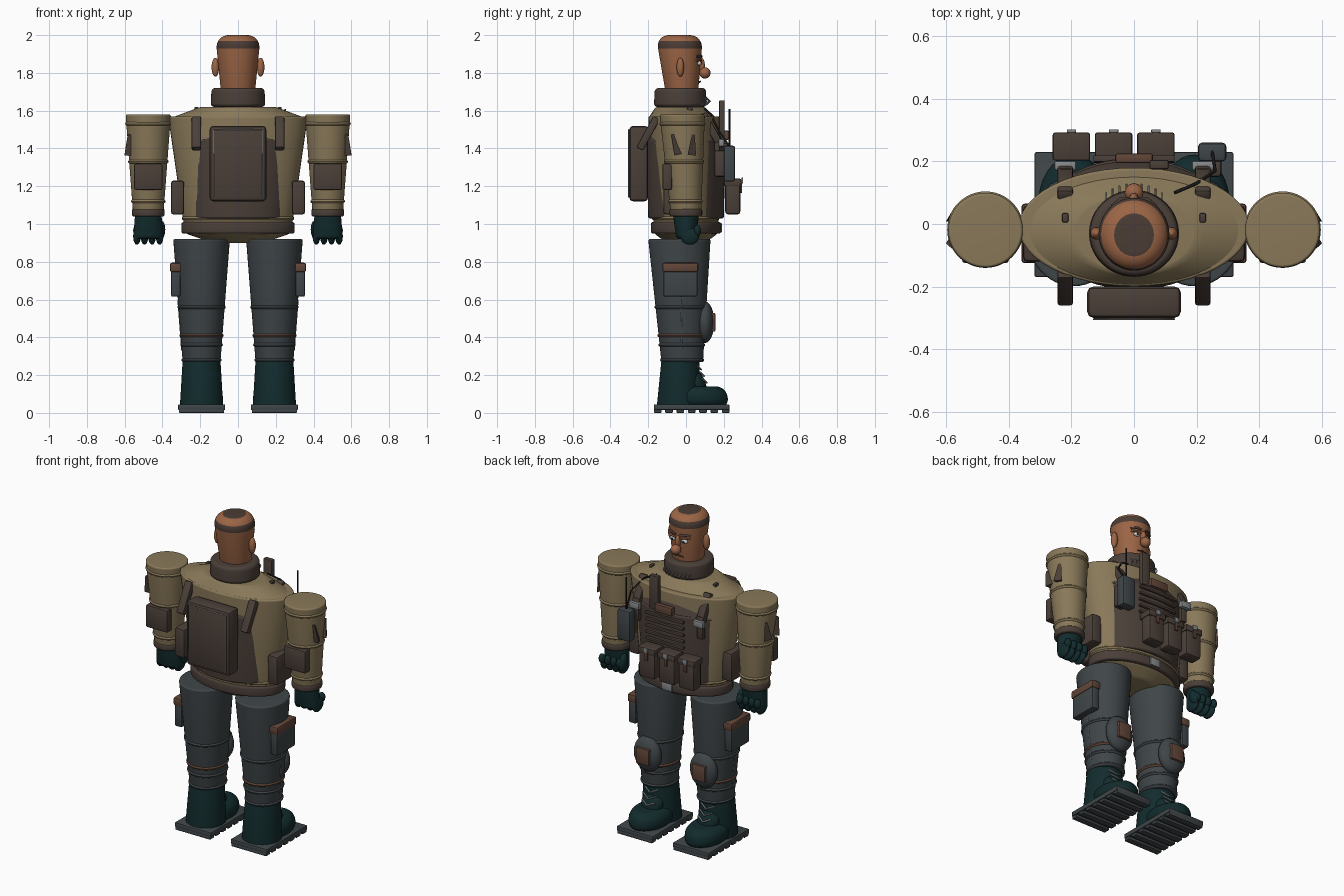
import bpy, bmesh, math
from mathutils import Matrix, Vector, Euler

default_cube = bpy.data.objects.get("Cube")
if default_cube:
    bpy.data.objects.remove(default_cube, do_unlink=True)


def material(name, red, green, blue):
    mat = bpy.data.materials.new(name)
    mat.use_nodes = True
    colour = (red, green, blue, 1)
    mat.diffuse_color = colour
    mat.node_tree.nodes["Principled BSDF"].inputs["Base Color"].default_value = colour
    return mat


tan = material("tan cloth", .25, .19, .1)
brown = material("dark brown", .07, .05, .04)
grey = material("slate grey", .05, .06, .065)
teal = material("deep teal", .006, .024, .026)
skin = material("skin", .33, .13, .06)
hair = material("hair", .07, .045, .035)
leather = material("leather", .12, .06, .04)
metal = material("light metal", .24, .25, .26)
black = material("black", .01, .01, .01)
white = material("off white", .6, .6, .6)

SIDES = (-1, 1)
UP = Vector((0, 0, 1))
OUT = Vector((0, 1, 0))


def finish(name, bm, *materials, rule=None):
    bmesh.ops.recalc_face_normals(bm, faces=bm.faces)
    if rule:
        for face in bm.faces:
            face.material_index = rule(face.calc_center_median())
    mesh = bpy.data.meshes.new(name)
    bm.to_mesh(mesh)
    bm.free()
    for mat in materials:
        mesh.materials.append(mat)
    bpy.context.collection.objects.link(bpy.data.objects.new(name, mesh))


def place(bm, centre, scale, tilt):
    bm.transform(Matrix.LocRotScale(Vector(centre), Euler((tilt, 0, 0)), Vector(scale)))


def section(low, high, z):
    """Cross-section (z, centre y, x radius, y radius) of a tapered body at height z."""
    low, high = Vector(low), Vector(high)
    return low.lerp(high, (z - low[0]) / (high[0] - low[0]))


def tapered(name, low, high, *materials, x=0, fillet=.01, rule=None, sides=48, steps=8):
    """Elliptical tapered body with filleted rims."""
    bm = bmesh.new()
    arc = [math.pi / 2 * i / steps for i in range(steps + 1)]
    rims = [(low[0] + fillet * (1 - math.cos(a)), fillet * (1 - math.sin(a))) for a in arc]
    rims += [(high[0] - fillet * (1 - math.cos(a)), fillet * (1 - math.sin(a))) for a in reversed(arc)]
    loops = []
    for height, inset in rims:
        z, y, rx, ry = section(low, high, height)
        turn = [math.tau * i / sides for i in range(sides)]
        loops.append([bm.verts.new((x + (rx - inset) * math.cos(a), y + (ry - inset) * math.sin(a), z))
                      for a in turn])
    for lower, upper in zip(loops, loops[1:]):
        for i in range(sides):
            bm.faces.new((lower[i - 1], lower[i], upper[i], upper[i - 1]))
    bm.faces.new(loops[0])
    bm.faces.new(loops[-1])
    finish(name, bm, *materials, rule=rule)


def band(name, body, z, mat, x=0, half=.01, proud=.006):
    """Rounded ring that follows a tapered body at height z."""
    _, y, rx, ry = section(*body, z)
    ring = (y, rx + proud, ry + proud)
    tapered(name, (z - half, *ring), (z + half, *ring), mat, x=x, fillet=.01, steps=3)


def box(name, mat, centre, size, tilt=0):
    bm = bmesh.new()
    bmesh.ops.create_cube(bm, size=1)
    place(bm, centre, size, tilt)
    bmesh.ops.bevel(bm, geom=bm.edges[:], offset=min(size) / 5, segments=2, profile=.5, affect='EDGES')
    finish(name, bm, mat)


def ball(name, mat, centre, radii, tilt=0):
    bm = bmesh.new()
    bmesh.ops.create_uvsphere(bm, u_segments=20, v_segments=12, radius=1)
    place(bm, centre, radii, tilt)
    finish(name, bm, mat)


def tube(name, mat, radius, *points):
    curve = bpy.data.curves.new(name, 'CURVE')
    curve.dimensions = '3D'
    curve.bevel_depth = radius
    curve.bevel_resolution = 2
    curve.use_fill_caps = True
    spline = curve.splines.new('POLY')
    spline.points.add(len(points) - 1)
    for target, point in zip(spline.points, points):
        target.co = (*point, 1)
    curve.materials.append(mat)
    bpy.context.collection.objects.link(bpy.data.objects.new(name, curve))


# Jacket, vest and belt
waist, armpit = (.95, 0, .28, .17), (1.57, -.01, .37, .19)
chest = (waist, armpit)
vest = ((1.03, 0, .27, .2), (1.45, 0, .31, .21))
tapered("jacket_skirt", (.9, 0, .13, .1), waist, tan)
tapered("jacket", *chest, tan)
tapered("shoulders", (1.56, -.02, .36, .18), (1.62, -.03, .2, .13), tan)
tapered("vest", *vest, brown)
tapered("vest_yoke", (1.43, 0, .32, .21), (1.57, -.01, .26, .16), brown)
band("belt", chest, .98, brown, half=.03, proud=.015)
band("jacket_hem", chest, 1.03, tan)


def on_vest(x, z, lift=0):
    """Point on the front of the vest, raised outward by lift."""
    _, y, rx, ry = section(*vest, z)
    return Vector((x, y + ry * math.sqrt(1 - (x / rx) ** 2) + lift, z))


box("belt_buckle", metal, (0, .18, .98), (.07, .02, .05))

# Collar with stitches round its front
collar = ((1.62, -.03, .145, .14), (1.72, -.03, .14, .135))
tapered("collar", *collar, brown, fillet=.02)
for k in range(-4, 5):
    _, y, rx, ry = section(*collar, 1.65)
    rim = Vector((rx * math.sin(k / 6), y + ry * math.cos(k / 6), 1.65))
    tube("collar_stitch", metal, .003, rim - UP * .02, rim + OUT * .02, rim + UP * .02)

# Head with a hair cap and a hair band
tapered("head", (1.65, -.02, .085, .08), (2, -.035, .12, .125), skin, hair, fillet=.07,
        rule=lambda c: c.z > 1.998 or abs(c.z - 1.95) < .02)
ball("nose", skin, (0, .1, 1.8), (.03, .03, .03))
ball("nose_bridge", skin, (0, .08, 1.84), (.015, .02, .04))
tube("mouth", hair, .004, (-.03, .07, 1.75), (0, .075, 1.755), (.03, .07, 1.75))
for s in SIDES:
    ball("ear", skin, (s * .12, -.03, 1.83), (.02, .02, .05))
    eye = Vector((s * .04, .07, 1.85))
    ball("eye", white, eye, (.02, .012, .012))
    ball("pupil", teal, eye + OUT * .01, (.007, .004, .007))
    inner, outer = eye + Vector((s * -.025, .01, 0)), eye + Vector((s * .03, -.015, 0))
    for name, mat, lift, thickness in (("eyelid", skin, .015, .005), ("eyebrow", hair, .035, .007)):
        tube(name, mat, thickness, inner + UP * lift, eye + OUT * .01 + UP * (lift + .005), outer + UP * lift)

# Backpack with a piped panel
pack = Vector((0, -.25, 1.32))
box("backpack", brown, pack, (.3, .1, .4))
panel = pack - OUT * .05
box("backpack_panel", brown, panel, (.26, .01, .36))
for s in SIDES:
    corners = [panel + Vector((s * x, -.005, z)) for x, z in ((.13, -.18), (.13, .18), (0, .18))]
    tube("backpack_piping", metal, .002, *corners)

# Shoulder straps and side pouches
for s in SIDES:
    box("rear_strap", brown, (s * .22, -.2, 1.48), (.05, .04, .19), tilt=-.5)
    box("shoulder_strap", brown, (s * .22, .13, 1.51), (.05, .04, .17), tilt=.5)
    box("strap_end", brown, on_vest(s * .22, 1.4, lift=.02), (.04, .03, .14))
    box("strap_buckle", metal, on_vest(s * .22, 1.43, lift=.04), (.07, .03, .04))
    box("side_pouch", brown, (s * .32, -.03, 1.14), (.07, .18, .18))
    box("shoulder_tab", brown, (s * .22, .02, 1.61), (.02, .03, .02))

# Chest webbing, name plate, tall holder and pouches
for k in range(5):
    box("webbing", brown, on_vest(0, 1.26 + k * .04), (.26, .02, .015))
box("chest_plate", leather, on_vest(0, 1.47), (.12, .03, .05))
box("tall_holder", brown, (.08, .19, 1.55), (.06, .03, .21))
for k in SIDES + (0,):
    pouch = on_vest(0, 1.14, lift=.045) + Vector((k * .135 - .065, 0, 0))
    box("pouch", brown, pouch, (.11, .08, .18))
    box("pouch_flap", brown, pouch + UP * .08, (.12, .09, .04))
    box("pouch_tab", leather, pouch + OUT * .045 + UP * .06, (.02, .01, .07))
    box("pouch_clip", metal, pouch + OUT * .05 + UP * .09, (.03, .01, .03))

# Radio with antenna and cable
radio = Vector((.25, .23, 1.32))
top = radio + UP * .09
box("radio", grey, radio, (.09, .06, .19))
box("radio_mount", brown, radio - OUT * .05, (.06, .06, .14))
tube("antenna", black, .005, top, top + UP * .2)
tube("radio_cable", black, .005, top, (.26, .17, 1.5), (.2, .13, 1.58), (.13, .1, 1.61))

# Arms and gloved hands
sleeve = ((1.05, 0, .08, .08), (1.58, -.02, .12, .12))
for s in SIDES:
    x = s * .475
    tapered("sleeve", *sleeve, tan, x=x)
    for z in (1.12, 1.33, 1.53):
        band("sleeve_seam", sleeve, z, tan, x)
    band("cuff", sleeve, 1.06, brown, x, half=.02)
    box("elbow_pad", brown, (x, -.1, 1.25), (.15, .05, .14))
    for y in (-.06, .03):
        bm = bmesh.new()
        bmesh.ops.create_cone(bm, cap_ends=True, segments=3, radius1=.03, radius2=.01, depth=.11)
        place(bm, (x + s * .1, y, 1.42), (1, 1, 1), tilt=-y * 4)
        finish("arm_patch", bm, brown)
    tapered("glove", (.92, 0, .08, .05), (1.05, 0, .07, .07), teal, x=x, fillet=.02)
    for k in range(4):
        finger = Vector((x + (k - 1.5) * .04, .02, .935))
        ball("finger", teal, finger, (.02, .05, .045))
        ball("knuckle", teal, finger + OUT * .04 + UP * .03, (.02, .02, .03))
    ball("thumb", teal, (x - s * .07, .04, .97), (.02, .03, .05), tilt=.4)

# Legs
trouser = ((.27, -.02, .1, .11), (.92, -.035, .15, .165))
for s in SIDES:
    x = s * .193
    tapered("trouser_leg", *trouser, grey, x=x)
    for z, mat in ((.28, grey), (.36, grey), (.41, leather), (.56, grey)):
        band("leg_band", trouser, z, mat, x)
    knee = Vector((x, .1, .48))
    ball("knee_pad", grey, knee, (.09, .05, .11))
    box("knee_patch", leather, knee + OUT * .04, (.09, .03, .1))
    pocket = Vector((s * .33, -.03, .7))
    box("thigh_pouch", grey, pocket, (.05, .18, .17))
    box("thigh_flap", leather, pocket + UP * .07, (.06, .19, .05))
    seam = [section(*trouser, z) for z in (.33, .6)]
    tube("side_stitch", metal, .003, *[(x + s * rx, y, z) for z, y, rx, ry in seam])

    # Boot, laces and lugged sole
    tapered("boot_shaft", (.03, -.04, .115, .115), (.28, -.03, .1, .1), teal, x=x)
    tapered("boot_toe", (.03, .07, .115, .16), (.14, .06, .11, .15), teal, x=x, fillet=.05)
    ball("boot_tongue", teal, (x, .05, .16), (.07, .05, .08), tilt=.5)
    for k in range(3):
        lace = Vector((x, .11 - k * .015, .16 + k * .035))
        ends = [lace + Vector((side * .045, -.02, .02)) for side in SIDES]
        tube("lace", metal, .005, ends[0], lace, ends[1])
    box("sole", grey, (x, .03, .03), (.25, .4, .03))
    for k in range(7):
        box("sole_lug", grey, (x, k * .06 - .15, .01), (.24, .04, .02))

# Smooth the rounded parts and keep the hard edges
bpy.ops.object.select_all(action='DESELECT')
for ob in bpy.context.collection.objects:
    if ob.type == 'MESH':
        ob.select_set(True)
        bpy.context.view_layer.objects.active = ob
bpy.ops.object.shade_smooth_by_angle(angle=math.radians(35))
